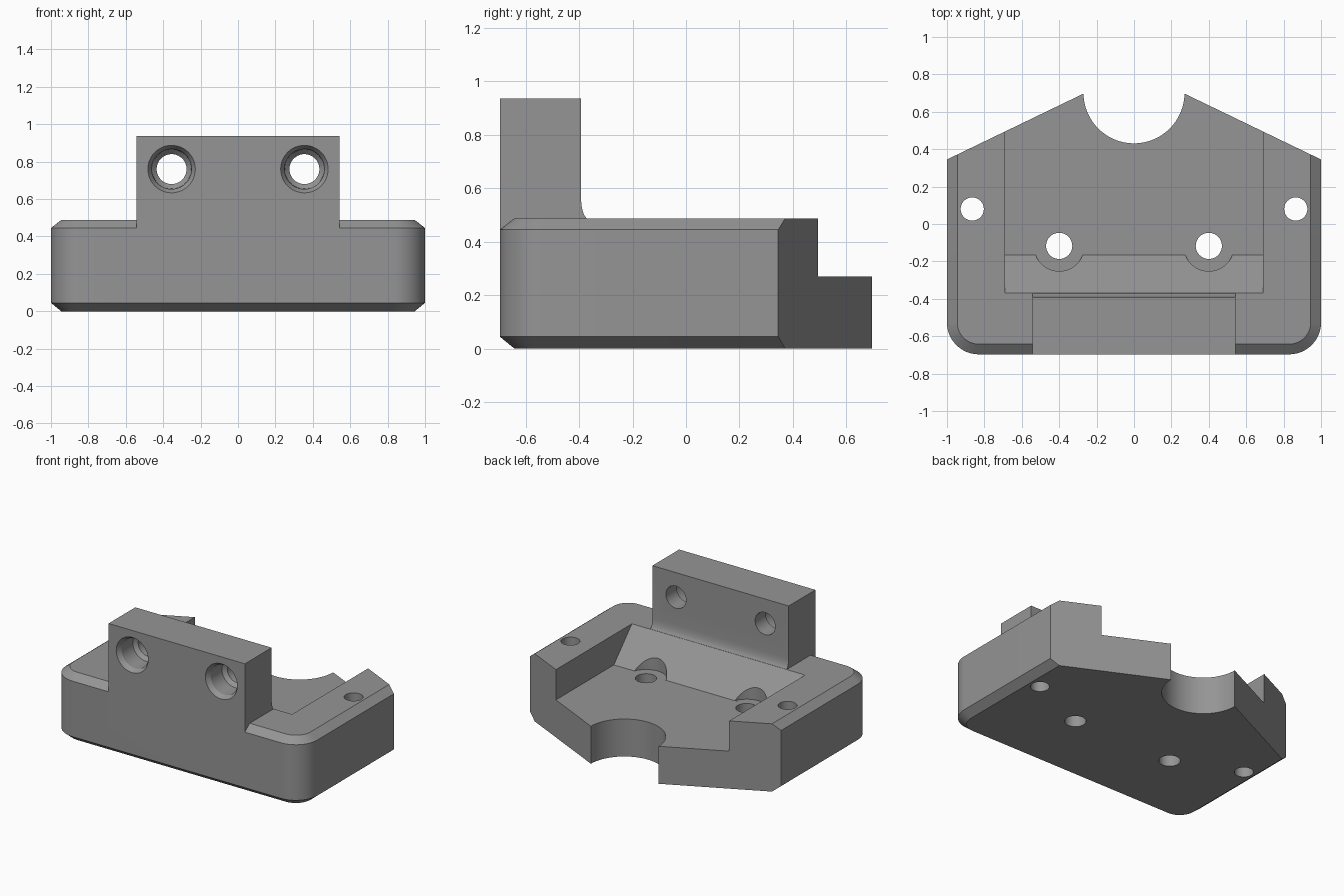
import bpy, bmesh, math

if "Cube" in bpy.data.objects:
    bpy.data.objects.remove(bpy.data.objects["Cube"])

grey = bpy.data.materials.new("machined_grey")
grey.diffuse_color = (0.3, 0.3, 0.3, 1)
grey.use_nodes = True
grey.node_tree.nodes["Principled BSDF"].inputs["Base Color"].default_value = grey.diffuse_color
Y = 0.697


def make(name, rings):
    """Closed solid from a stack of matching point rings."""
    bm = bmesh.new()
    vs = [[bm.verts.new(p) for p in r] for r in rings]
    n = len(rings[0])
    for a, b in zip(vs, vs[1:]):
        for i in range(n):
            j = (i + 1) % n
            bm.faces.new((a[i], a[j], b[j], b[i]))
    bm.faces.new(vs[0][::-1])
    bm.faces.new(vs[-1])
    bmesh.ops.recalc_face_normals(bm, faces=bm.faces)
    me = bpy.data.meshes.new(name)
    bm.to_mesh(me)
    bm.free()
    me.materials.append(grey)
    ob = bpy.data.objects.new(name, me)
    bpy.context.collection.objects.link(ob)
    return ob


def prism_x(name, prof, half):
    return make(name, [[(x, y, z) for y, z in prof] for x in (-half, half)])


def turned(name, axis, at, steps, n=48):
    """Round cutter: steps are (position along axis, radius)."""
    rings = []
    for t, r in steps:
        ring = []
        for k in range(n):
            a = 2 * math.pi * k / n
            u, v = at[0] + r * math.cos(a), at[1] + r * math.sin(a)
            ring.append((u, v, t) if axis == 'Z' else (u, t, v))
        rings.append(ring)
    return make(name, rings)


def boolean(target, tool, op='DIFFERENCE'):
    m = target.modifiers.new("bool", 'BOOLEAN')
    m.operation, m.solver, m.object = op, 'EXACT', tool
    bpy.context.view_layer.objects.active = target
    bpy.ops.object.modifier_apply(modifier=m.name)
    bpy.data.objects.remove(tool, do_unlink=True)


def outline(d, z):
    """Base outline with sides and front moved in by d, sloped back kept."""
    r, cx, cy = 0.17, 0.83, -Y + 0.17
    pts = []
    for k in range(13):
        a = -math.pi / 2 + math.pi / 2 * k / 12
        pts.append((cx + (r - d) * math.cos(a), cy + (r - d) * math.sin(a), z))
    pts.append((1 - d, 0.345 + d * (Y - 0.345) / 0.73, z))
    pts.append((0.27, Y, z))
    return pts + [(-x, y, z) for x, y, z in reversed(pts)]


# Base block with chamfered top and bottom rims
body = make("clamp_base", [outline(0.055, 0), outline(0, 0.045),
                           outline(0, 0.445), outline(0.055, 0.488)])

# Open pocket with a sloped front wall
boolean(body, prism_x("pocket_cutter", [(-0.165, 0.27), (-0.37, 0.488), (-0.4735, 0.598),
                                        (1, 0.598), (1, 0.27)], 0.69))

# Half-round notch in the back edge
boolean(body, turned("notch_cutter", 'Z', (0, Y + 0.004), [(-0.1, 0.27), (0.7, 0.27)], 64))

# Upright plate with a small fillet running into the slope
boolean(body, prism_x("upright_plate", [(-Y, 0.2), (-Y, 0.937), (-0.393, 0.937), (-0.393, 0.56),
                                        (-0.391, 0.537), (-0.387, 0.517), (-0.381, 0.50),
                                        (-0.371, 0.486), (-0.40, 0.40), (-0.40, 0.2)], 0.543), 'UNION')

for s in (-1, 1):
    # Vertical holes in the side rims
    boolean(body, turned("rim_hole", 'Z', (s * 0.865, 0.08), [(-0.1, 0.062), (0.7, 0.062)]))
    # Pocket floor holes with clearance cut into the slope
    boolean(body, turned("floor_hole", 'Z', (s * 0.4, -0.117),
                         [(-0.1, 0.07), (0.27, 0.07), (0.2701, 0.135), (0.7, 0.135)]))
    # Stepped, countersunk holes through the upright plate
    boolean(body, turned("plate_hole", 'Y', (s * 0.355, 0.76),
                         [(-0.8, 0.127), (-Y, 0.127), (-0.665, 0.107), (-0.54, 0.105),
                          (-0.515, 0.08), (-0.2, 0.08)]))

bpy.ops.object.select_all(action='DESELECT')
body.select_set(True)
bpy.context.view_layer.objects.active = body
bpy.ops.object.shade_smooth_by_angle(angle=math.radians(25))
